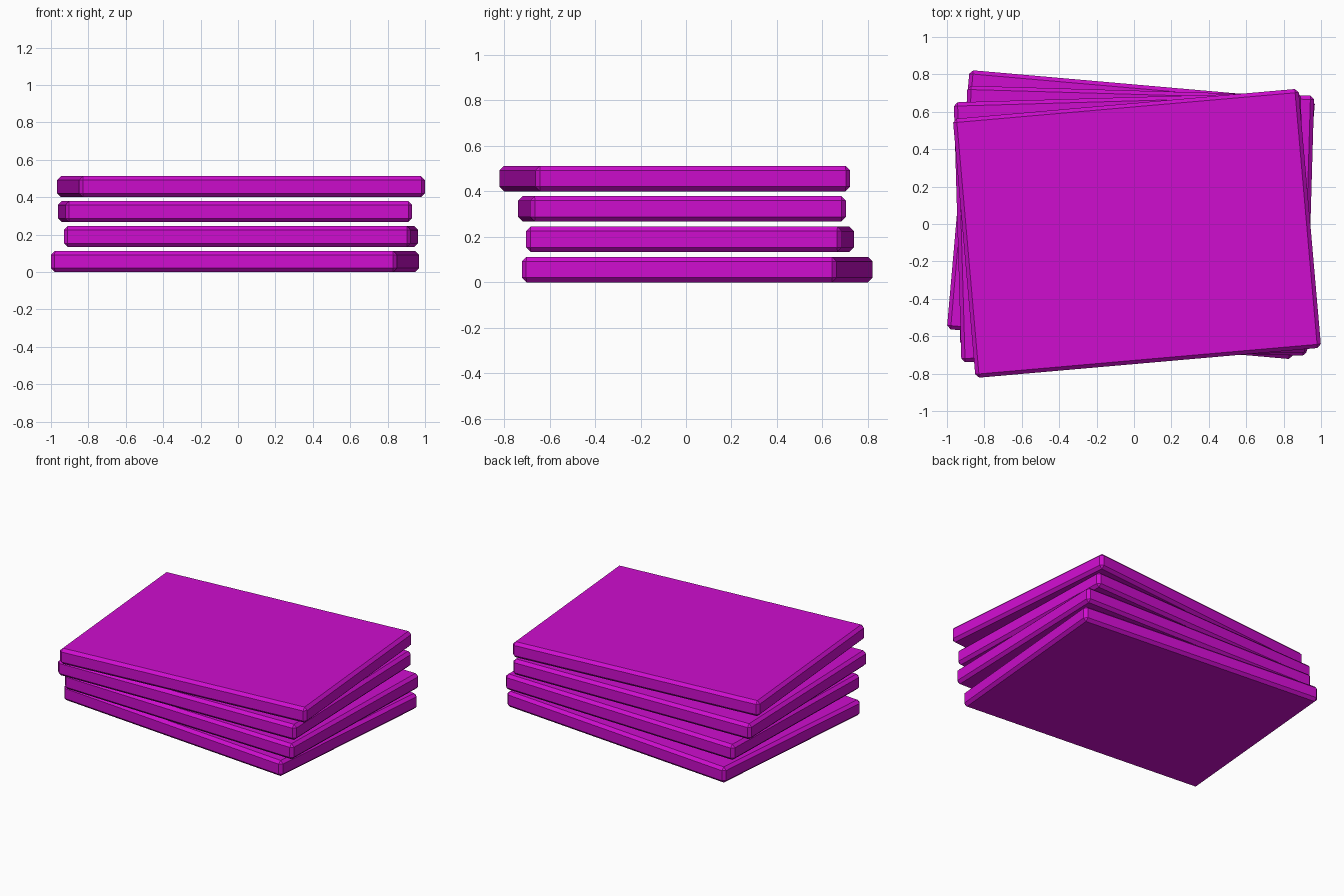
import bpy
from math import radians

cube = bpy.data.objects.get("Cube")
if cube:
    bpy.data.objects.remove(cube, do_unlink=True)

WIDTH, DEPTH, HEIGHT = 1.855, 1.39, 0.112
PITCH = 0.1335
CHAMFER = 0.02

# Single flat colour
magenta = bpy.data.materials.new("magenta")
magenta.use_nodes = True
colour = (0.62, 0.004, 0.62, 1.0)
magenta.diffuse_color = colour
magenta.node_tree.nodes["Principled BSDF"].inputs["Base Color"].default_value = colour


def add_slab(name, x, y, level, turn):
    """Chamfered flat slab, turned about the vertical."""
    bpy.ops.mesh.primitive_cube_add(
        size=1, location=(x, y, level * PITCH + HEIGHT / 2))
    slab = bpy.context.object
    slab.name = slab.data.name = name
    slab.scale = (WIDTH, DEPTH, HEIGHT)
    bpy.ops.object.transform_apply(location=False, rotation=False, scale=True)
    slab.rotation_euler.z = radians(turn)
    bevel = slab.modifiers.new("chamfer", 'BEVEL')
    bevel.width = CHAMFER
    bevel.segments = 1
    slab.data.materials.append(magenta)
    return slab


# Loose stack, each slab twisted a little further than the one below
add_slab("bottom_slab", -0.016, 0.05, 0, -5)
add_slab("lower_middle_slab", 0.016, 0.0175, 1, -1.67)
add_slab("upper_middle_slab", -0.016, -0.0175, 2, 1.67)
add_slab("top_slab", 0.016, -0.05, 3, 5)
